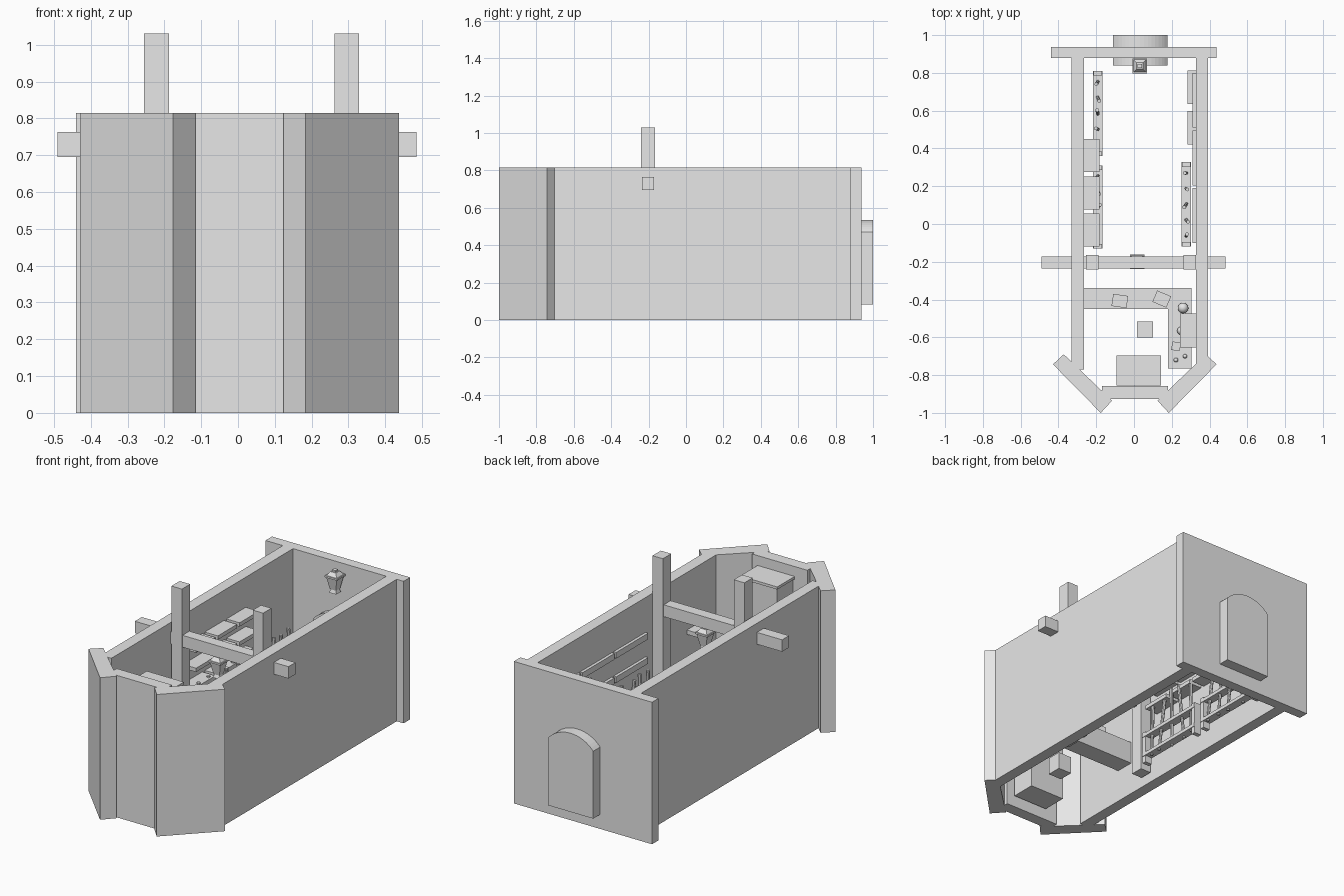
import bpy, bmesh, math, random
from mathutils import Matrix

random.seed(4)
if "Cube" in bpy.data.objects:
    bpy.data.objects.remove(bpy.data.objects["Cube"])

stone = bpy.data.materials.new("plain grey")
stone.use_nodes = True
stone.diffuse_color = (0.8, 0.8, 0.8, 1)
stone.node_tree.nodes["Principled BSDF"].inputs["Base Color"].default_value = (0.8, 0.8, 0.8, 1)


def finish(name, bm):
    bmesh.ops.recalc_face_normals(bm, faces=bm.faces[:])
    mesh = bpy.data.meshes.new(name)
    bm.to_mesh(mesh)
    bm.free()
    mesh.materials.append(stone)
    obj = bpy.data.objects.new(name, mesh)
    bpy.context.collection.objects.link(obj)
    return obj


def add_box(bm, xs, ys, zs, turn=0):
    size = [b - a for a, b in (xs, ys, zs)]
    mid = [(a + b) / 2 for a, b in (xs, ys, zs)]
    mat = Matrix.Translation(mid) @ Matrix.Rotation(turn, 4, "Z") @ Matrix.Diagonal((*size, 1))
    bmesh.ops.create_cube(bm, size=1, matrix=mat)


def box(name, xs, ys, zs, turn=0):
    bm = bmesh.new()
    add_box(bm, xs, ys, zs, turn)
    return finish(name, bm)


def prism(name, points, offset):
    bm = bmesh.new()
    face = bm.faces.new([bm.verts.new(p) for p in points])
    top = bmesh.ops.extrude_face_region(bm, geom=[face])["geom"]
    bmesh.ops.translate(bm, vec=offset, verts=[v for v in top if isinstance(v, bmesh.types.BMVert)])
    return finish(name, bm)


def ball(name, centre, radius):
    bm = bmesh.new()
    bmesh.ops.create_uvsphere(bm, u_segments=16, v_segments=8, radius=radius,
                              matrix=Matrix.Translation(centre))
    for f in bm.faces:
        f.smooth = True
    return finish(name, bm)


# Outer walls
H = 0.815
FLOOR = 0.06
box("right_wall", (-0.33, -0.265), (-0.77, 0.88), (0, H))
box("left_wall", (0.327, 0.393), (-0.74, 0.88), (0, H))
box("back_wall", (-0.44, 0.437), (0.878, 0.937), (0, H))
box("front_wall", (-0.17, 0.18), (-0.926, -0.857), (0, H))
for side, cx in (("right", -1), ("left", 1)):
    outline = [(0.433, -0.743), (0.376, -0.69), (0.12, -0.935), (0.18, -1.0)]
    prism(side + "_angled_wall", [(cx * x + 0.004, y, 0) for x, y in outline], (0, 0, H))

# Arched back door, passing through the wall
half, rise, spring = 0.144, 0.065, 0.47
radius = (half ** 2 + rise ** 2) / (2 * rise)
sweep = math.asin(half / radius)
arch = [(0.033 - half, 0.84, 0.083), (0.033 + half, 0.84, 0.083)]
for i in range(17):
    a = sweep * (1 - i / 8)
    arch.append((0.033 + radius * math.sin(a), 0.84, spring + rise - radius + radius * math.cos(a)))
prism("arched_door", arch, (0, 0.16, 0))

# Cross beam and its two posts
box("cross_beam", (-0.49, 0.485), (-0.235, -0.172), (0.695, 0.763))
box("right_post", (-0.255, -0.188), (-0.24, -0.165), (0.05, 1.03))
box("left_post", (0.262, 0.328), (-0.24, -0.165), (0.05, 1.03))


# Hanging lanterns: stacked square tapers
def lantern(name, x, y, top):
    bm = bmesh.new()
    for low, high, r_low, r_high in ((0, 0.02, 0.025, 0.018), (0.02, 0.09, 0.022, 0.036),
                                     (0.09, 0.1, 0.042, 0.042), (0.1, 0.12, 0.036, 0.02),
                                     (0.12, 0.13, 0.014, 0.014)):
        mat = Matrix.Translation((x, y, top - 0.13 + (low + high) / 2)) @ Matrix.Rotation(math.pi / 4, 4, "Z")
        bmesh.ops.create_cone(bm, cap_ends=True, segments=4, radius1=r_low * 1.414 - 0.004,
                              radius2=r_high * 1.414 - 0.004, depth=high - low, matrix=mat)
    finish(name, bm)


lantern("beam_lantern", 0.017, -0.2, 0.695)
lantern("back_lantern", 0.03, 0.837, 0.79)


# Racks of leaning poles
def rack(name, x, y0, y1):
    bm = bmesh.new()
    for y in (y0, y1 - 0.025):
        add_box(bm, (x - 0.022, x + 0.022), (y, y + 0.025), (FLOOR, 0.25))
    for z in (0.1, 0.22):
        add_box(bm, (x - 0.025, x + 0.025), (y0, y1), (z, z + 0.02))
    finish(name + "_frame", bm)
    bm = bmesh.new()
    for i in range(5):
        y = y0 + (i + 0.7) * (y1 - y0) / 5.4
        mat = Matrix.Translation((x, y, 0.26))
        mat = mat @ Matrix.Rotation(random.uniform(-0.12, 0.12), 4, "X")
        mat = mat @ Matrix.Rotation(random.uniform(-0.08, 0.08), 4, "Y")
        bmesh.ops.create_cone(bm, cap_ends=True, segments=8, radius1=0.008, radius2=0.01,
                              depth=0.34, matrix=mat)
    finish(name + "_poles", bm)


rack("right_back_rack", -0.192, 0.36, 0.81)
rack("right_front_rack", -0.192, -0.13, 0.31)
rack("left_rack", 0.277, -0.12, 0.328)

# Wall shelves, three columns on each side
for row, z in enumerate((0.4, 0.51, 0.62)):
    for col in range(3):
        y = -0.12 + 0.197 * col
        box(f"right_shelf_{row}_{col}", (-0.266, -0.182), (y, y + 0.175), (z, z + 0.022))
for row, z in enumerate((0.3, 0.44, 0.58)):
    for col in range(3):
        y = -0.1 + 0.305 * col
        box(f"left_rail_{row}_{col}", (0.31, 0.328), (y, y + 0.29), (z, z + 0.035))
for i, y in enumerate((0.42, 0.635)):
    box(f"left_shelf_{i}", (0.282, 0.328), (y, y + 0.178), (0.24, 0.265))

# Counter in an L shape with small wares
TOP = 0.32
corner = [(-0.265, -0.34), (0.305, -0.34), (0.305, -0.765), (0.18, -0.765), (0.18, -0.45), (-0.265, -0.45)]
prism("counter", [(x, y, 0.19) for x, y in corner], (0, 0, TOP - 0.19))
box("crate_one", (-0.115, -0.035), (-0.44, -0.375), (TOP, TOP + 0.05), -0.15)
box("crate_two", (0.107, 0.187), (-0.43, -0.365), (TOP, TOP + 0.05), -0.4)
box("small_crate", (0.2, 0.245), (-0.67, -0.625), (TOP, TOP + 0.04), -0.15)
for i, (x, y, r) in enumerate(((0.26, -0.445, 0.028), (0.25, -0.565, 0.022),
                               (0.222, -0.72, 0.012), (0.27, -0.7, 0.011))):
    ball(f"round_jar_{i}", (x, y, TOP + r), r)
box("counter_shelf", (0.243, 0.328), (-0.655, -0.475), (0.46, 0.485))

# Stool and tall hearth with its lid
box("stool", (0.015, 0.1), (-0.6, -0.515), (0.1, 0.2))
box("hearth", (-0.085, 0.137), (-0.847, -0.703), (FLOOR, 0.745))
box("hearth_lid", (-0.092, 0.144), (-0.854, -0.696), (0.745, 0.76))
